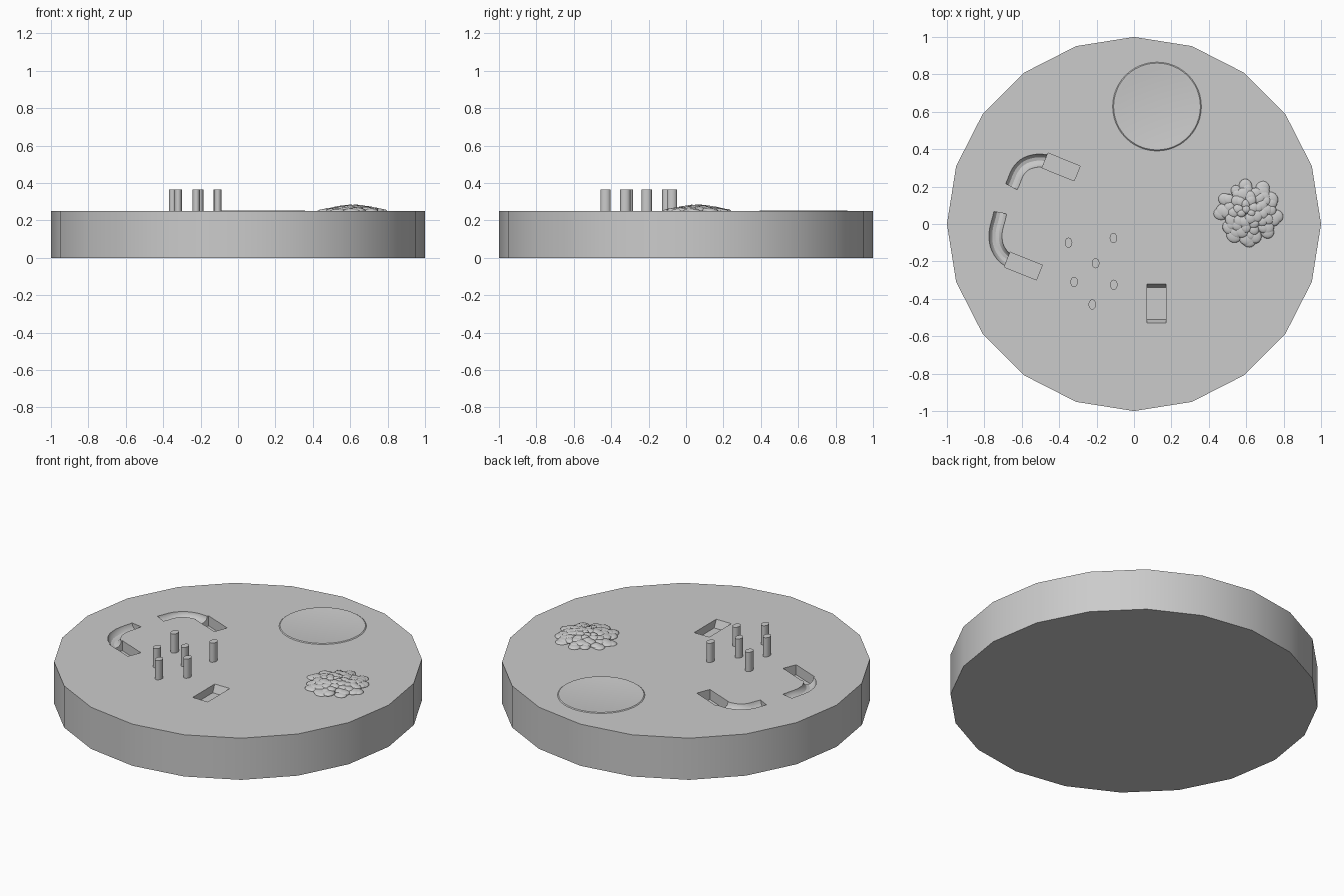
import bpy, bmesh, math, random
from mathutils import Matrix, Vector

cube = bpy.data.objects.get("Cube")
if cube:
    bpy.data.objects.remove(cube, do_unlink=True)

random.seed(4)
TOP = 0.25

grey = bpy.data.materials.new("plain grey")
grey.use_nodes = True
grey.diffuse_color = (0.6, 0.6, 0.6, 1)
grey.node_tree.nodes["Principled BSDF"].inputs["Base Color"].default_value = (0.6, 0.6, 0.6, 1)


def make(name, bm):
    mesh = bpy.data.meshes.new(name)
    bmesh.ops.recalc_face_normals(bm, faces=bm.faces)
    bm.to_mesh(mesh)
    bm.free()
    mesh.materials.append(grey)
    ob = bpy.data.objects.new(name, mesh)
    bpy.context.collection.objects.link(ob)
    return ob


def select(ob):
    bpy.ops.object.select_all(action='DESELECT')
    ob.select_set(True)
    bpy.context.view_layer.objects.active = ob


def smooth(ob, angle=30):
    select(ob)
    bpy.ops.object.shade_smooth_by_angle(angle=math.radians(angle))


def cylinder(name, sides, rx, ry, z0, z1, x=0, y=0):
    bm = bmesh.new()
    place = Matrix.Translation((x, y, (z0 + z1) / 2)) @ Matrix.Diagonal((rx, ry, z1 - z0, 1))
    bmesh.ops.create_cone(bm, cap_ends=True, segments=sides, radius1=1, radius2=1,
                          depth=1, matrix=place)
    return make(name, bm)


def pit_cutter(x, y, length, width, depth, turn, taper=0):
    """Box reaching above the surface, its ends sloped inward by taper."""
    bm = bmesh.new()
    h = depth
    profile = [(-length / 2 - taper, h), (-length / 2 + taper, -h),
               (length / 2 - taper, -h), (length / 2 + taper, h)]
    face = bm.faces.new([bm.verts.new((u, -width / 2, v)) for u, v in profile])
    moved = bmesh.ops.extrude_face_region(bm, geom=[face])["geom"]
    bmesh.ops.translate(bm, verts=[g for g in moved if isinstance(g, bmesh.types.BMVert)],
                        vec=(0, width, 0))
    bm.transform(Matrix.Translation((x, y, TOP)) @ Matrix.Rotation(math.radians(turn), 4, 'Z'))
    return make("pit_cutter", bm)


def channel_cutter(points):
    curve = bpy.data.curves.new("channel_cutter", 'CURVE')
    curve.dimensions = '3D'
    curve.bevel_depth = 0.035
    curve.bevel_resolution = 4
    curve.resolution_u = 5
    curve.use_fill_caps = True
    spline = curve.splines.new('BEZIER')
    spline.bezier_points.add(len(points) - 1)
    for p, (x, y) in zip(spline.bezier_points, points):
        p.co = (x, y, TOP)
        p.handle_left_type = p.handle_right_type = 'AUTO'
    ob = bpy.data.objects.new("channel_cutter", curve)
    bpy.context.collection.objects.link(ob)
    select(ob)
    bpy.ops.object.convert(target='MESH')
    return bpy.context.view_layer.objects.active


# Round base with its hollows
base = cylinder("base", 20, 1, 1, 0, TOP)
cutters = [
    pit_cutter(0.12, -0.425, 0.21, 0.10, 0.045, 90, 0.02),
    pit_cutter(-0.39, 0.305, 0.185, 0.085, 0.06, -22),
    pit_cutter(-0.592, -0.225, 0.185, 0.085, 0.06, -22),
    channel_cutter([(-0.655, 0.20), (-0.60, 0.305), (-0.53, 0.337), (-0.455, 0.335)]),
    channel_cutter([(-0.715, 0.06), (-0.74, -0.08), (-0.71, -0.16), (-0.65, -0.21)]),
]
for cutter in cutters:
    cutter.hide_render = True
    mod = base.modifiers.new("hollow", 'BOOLEAN')
    mod.operation = 'DIFFERENCE'
    mod.solver = 'EXACT'
    mod.object = cutter
    select(base)
    bpy.ops.object.modifier_apply(modifier=mod.name)
    bpy.data.objects.remove(cutter, do_unlink=True)
smooth(base)

# Upright pegs
pegs = [(-0.35, -0.10), (-0.11, -0.075), (-0.205, -0.21),
        (-0.32, -0.31), (-0.108, -0.325), (-0.223, -0.43)]
for i, (x, y) in enumerate(pegs):
    smooth(cylinder(f"peg_{i + 1}", 20, 0.02, 0.027, 0.2, 0.365, x, y))

# Very low round plate with a raised rim
bm = bmesh.new()
profile = [(0, 0.001), (0.205, 0.001), (0.222, 0.004), (0.232, 0.004), (0.24, -0.002)]
verts = [bm.verts.new((r, 0, z)) for r, z in profile]
edges = [bm.edges.new(pair) for pair in zip(verts, verts[1:])]
bmesh.ops.spin(bm, geom=verts + edges, cent=(0, 0, 0), axis=(0, 0, 1),
               angle=math.tau, steps=48)
bmesh.ops.remove_doubles(bm, verts=bm.verts, dist=0.0001)
bm.transform(Matrix.Translation((0.123, 0.628, TOP)))
smooth(make("pool_plate", bm))

# Mound of flattened pebbles, smaller towards the middle
bm = bmesh.new()
count = 60
for i in range(count):
    t = math.sqrt((i + 0.5) / count)
    a = i * 2.39996 + random.uniform(-0.2, 0.2)
    size = 0.024 + 0.012 * t + random.uniform(-0.004, 0.006)
    spot = Vector((0.615 + 0.15 * t * math.cos(a), 0.06 + 0.15 * t * math.sin(a),
                   TOP + 0.026 * (1 - t ** 1.4) - 0.002))
    place = (Matrix.Translation(spot) @ Matrix.Rotation(a, 4, 'Z')
             @ Matrix.Diagonal((size, size * random.uniform(0.85, 1.15), 0.013, 1)))
    bmesh.ops.create_uvsphere(bm, u_segments=16, v_segments=10, radius=1, matrix=place)
smooth(make("pebble_mound", bm), 60)
